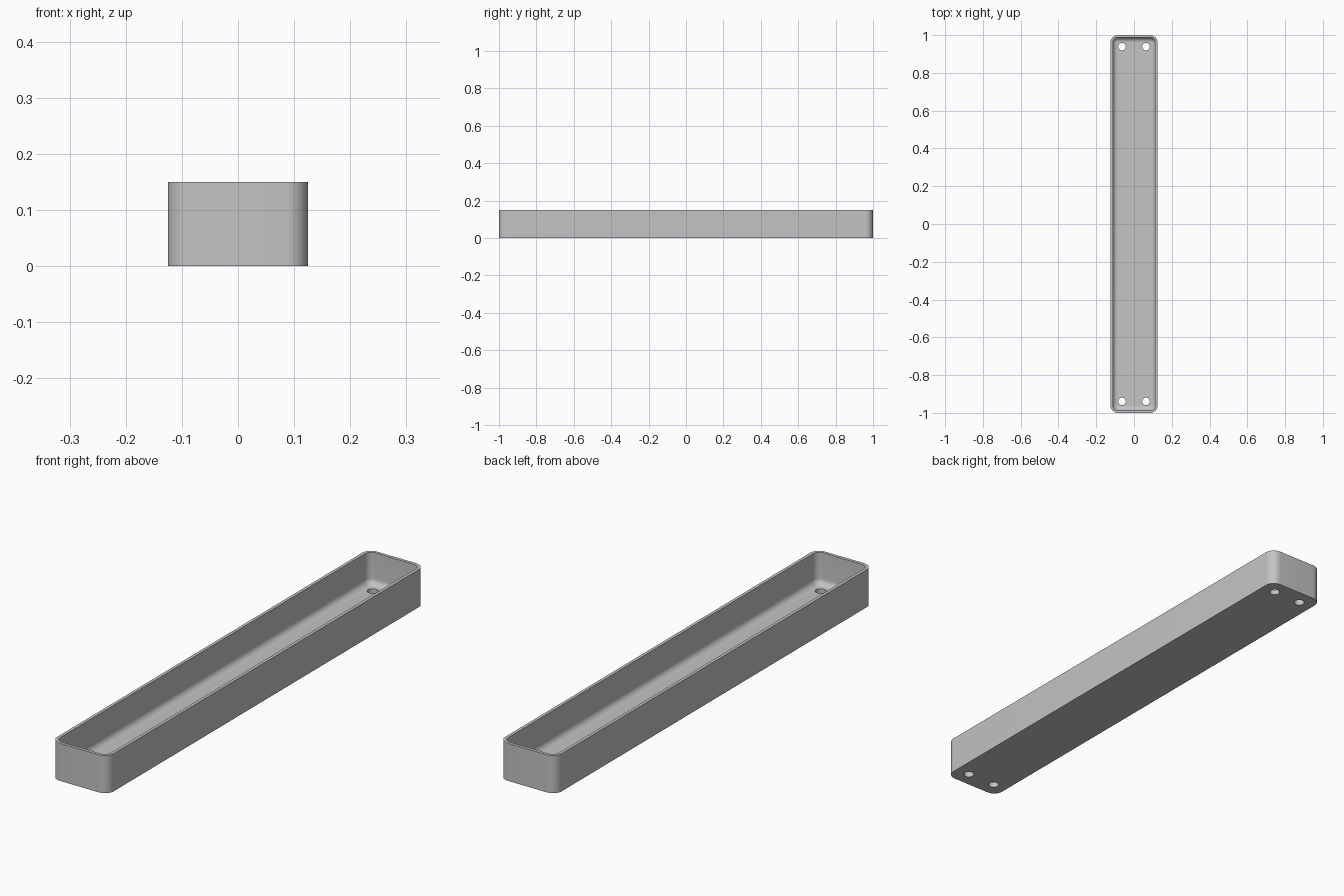
import bpy, bmesh, math

default = bpy.data.objects.get("Cube")
if default:
    bpy.data.objects.remove(default, do_unlink=True)

HALF_X, HALF_Y, HEIGHT = 0.125, 1.0, 0.15
CORNER, WALL, FLOOR, FILLET = 0.04, 0.0125, 0.022, 0.025
HOLE_X, HOLE_Y, HOLE_R = 0.0635, 0.939, 0.02
CORNER_STEPS, FILLET_STEPS, HOLE_SIDES = 10, 8, 32

bm = bmesh.new()


def make_loop(points, z):
    return [bm.verts.new((x, y, z)) for x, y in points]


def rounded_rect(inset, z):
    """Rounded rectangle set in from the outer wall."""
    r = CORNER - inset
    points = []
    for i, (sx, sy) in enumerate([(1, 1), (-1, 1), (-1, -1), (1, -1)]):
        for k in range(CORNER_STEPS + 1):
            a = (i + k / CORNER_STEPS) * math.pi / 2
            points.append((sx * (HALF_X - CORNER) + r * math.cos(a),
                           sy * (HALF_Y - CORNER) + r * math.sin(a)))
    return make_loop(points, z)


def circle(cx, cy, z):
    angles = [2 * math.pi * k / HOLE_SIDES for k in range(HOLE_SIDES)]
    return make_loop([(cx + HOLE_R * math.cos(a), cy + HOLE_R * math.sin(a))
                      for a in angles], z)


def skin(a, b):
    n = len(a)
    for i in range(n):
        j = (i + 1) % n
        bm.faces.new((a[i], a[j], b[j], b[i]))


def fill(loops, up):
    """Flat sheet bounded by the first loop, pierced by the others."""
    edges = []
    for loop in loops:
        for i, v in enumerate(loop):
            w = loop[(i + 1) % len(loop)]
            edges.append(bm.edges.get((v, w)) or bm.edges.new((v, w)))
    bmesh.ops.triangle_fill(bm, use_beauty=True, use_dissolve=False,
                            edges=edges, normal=(0, 0, up))


# Outer wall, rim, inner wall and rounded inner foot
profile = [(0, 0), (0, HEIGHT), (WALL, HEIGHT)]
for k in range(FILLET_STEPS + 1):
    a = k / FILLET_STEPS * math.pi / 2
    profile.append((WALL + FILLET * (1 - math.cos(a)),
                    FLOOR + FILLET * (1 - math.sin(a))))
rings = [rounded_rect(inset, z) for inset, z in profile]
for a, b in zip(rings, rings[1:]):
    skin(a, b)

# Four screw holes through the floor
top_holes, bottom_holes = [], []
for sx in (-1, 1):
    for sy in (-1, 1):
        top_holes.append(circle(sx * HOLE_X, sy * HOLE_Y, FLOOR))
        bottom_holes.append(circle(sx * HOLE_X, sy * HOLE_Y, 0))
        skin(top_holes[-1], bottom_holes[-1])

# Floor and underside
fill([rings[-1]] + top_holes, 1)
fill([rings[0]] + bottom_holes, -1)
bmesh.ops.recalc_face_normals(bm, faces=bm.faces[:])

mesh = bpy.data.meshes.new("tray")
bm.to_mesh(mesh)
bm.free()
tray = bpy.data.objects.new("tray", mesh)
bpy.context.collection.objects.link(tray)

# Plain grey finish
grey = bpy.data.materials.new("plain grey")
grey.use_nodes = True
colour = (0.55, 0.55, 0.55, 1)
grey.diffuse_color = colour
grey.node_tree.nodes["Principled BSDF"].inputs["Base Color"].default_value = colour
mesh.materials.append(grey)

# Smooth curves, crisp edges
bpy.ops.object.select_all(action='DESELECT')
tray.select_set(True)
bpy.context.view_layer.objects.active = tray
bpy.ops.object.shade_smooth_by_angle(angle=math.radians(30))
